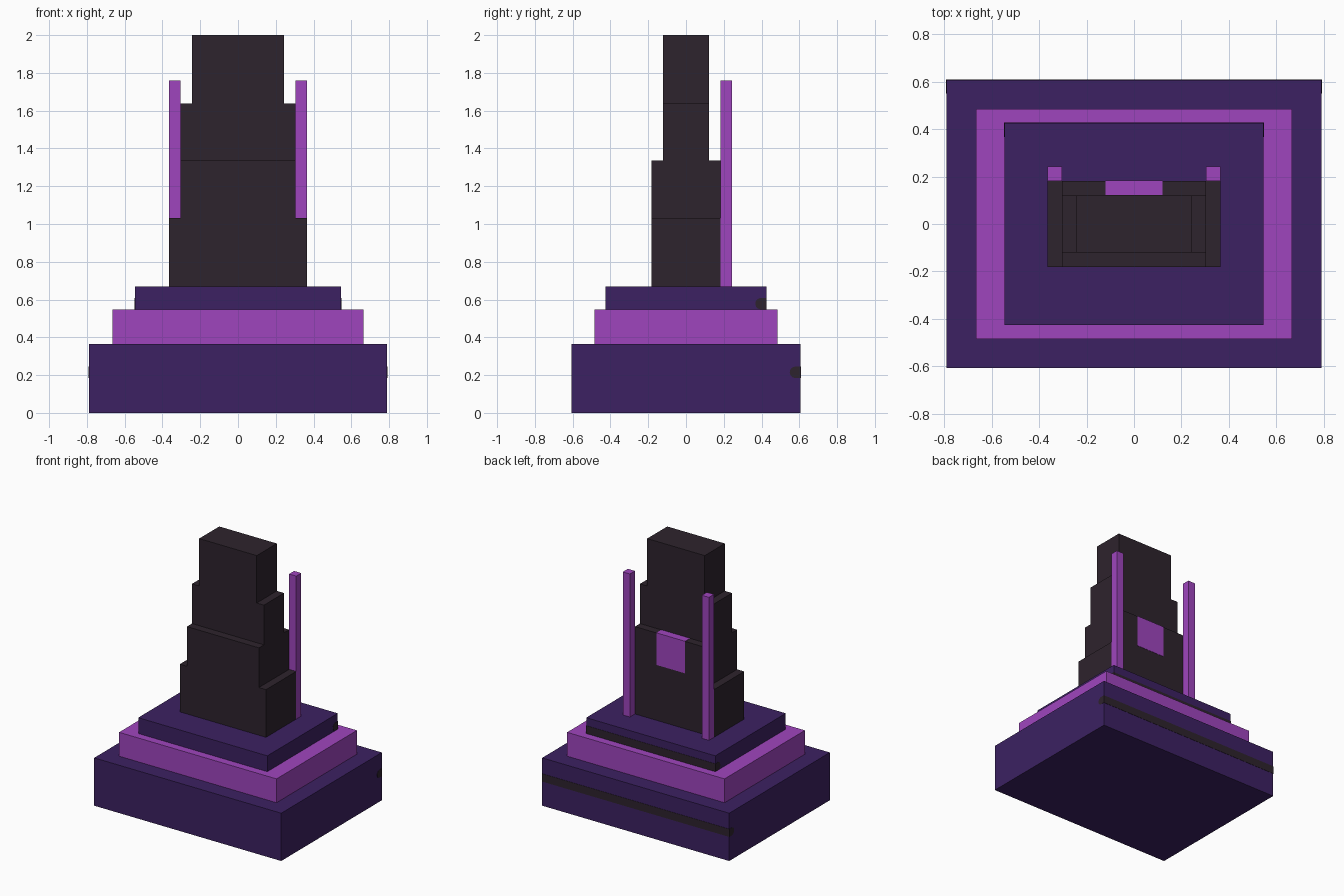
import bpy
import math

cube = bpy.data.objects.get("Cube")
if cube:
    bpy.data.objects.remove(cube, do_unlink=True)


def material(name, rgb):
    m = bpy.data.materials.new(name)
    m.use_nodes = True
    m.diffuse_color = (*rgb, 1)
    bsdf = next(n for n in m.node_tree.nodes if n.type == 'BSDF_PRINCIPLED')
    bsdf.inputs["Base Color"].default_value = (*rgb, 1)
    return m


deep = material("deep purple", (0.045, 0.0152, 0.122))
bright = material("bright purple", (0.347, 0.060, 0.515))
dark = material("charcoal", (0.027, 0.0168, 0.026))


def add_mesh(name, verts, faces, mat):
    mesh = bpy.data.meshes.new(name)
    mesh.from_pydata(verts, [], faces)
    mesh.materials.append(mat)
    obj = bpy.data.objects.new(name, mesh)
    bpy.context.collection.objects.link(obj)
    return obj


def prism(name, profile, x0, x1, mat):
    """Extrude a counter-clockwise (y, z) profile along x."""
    n = len(profile)
    verts = [(x, y, z) for x in (x0, x1) for y, z in profile]
    faces = [tuple(reversed(range(n))), tuple(range(n, 2 * n))]
    faces += [(i, (i + 1) % n, n + (i + 1) % n, n + i) for i in range(n)]
    return add_mesh(name, verts, faces, mat)


def box(name, x0, x1, y0, y1, z0, z1, mat):
    return prism(name, [(y0, z0), (y1, z0), (y1, z1), (y0, z1)], x0, x1, mat)


# Stepped plinth
for name, hx, hy, z0, z1, mat in (
        ("plinth_base", 0.79, 0.607, 0.0, 0.365, deep),
        ("plinth_middle", 0.665, 0.485, 0.365, 0.547, bright),
        ("plinth_top", 0.545, 0.425, 0.547, 0.668, deep)):
    box(name, -hx, hx, -hy, hy, z0, z1, mat)

# Stepped tower
for i, (hx, hy, z0, z1) in enumerate((
        (0.364, 0.182, 0.668, 1.032),
        (0.304, 0.182, 1.032, 1.335),
        (0.304, 0.121, 1.335, 1.638),
        (0.243, 0.121, 1.638, 2.0)), 1):
    box(f"tower_tier_{i}", -hx, hx, -hy, hy, z0, z1, dark)

# Posts standing at the rear corners of the tower
for side, s in (("left", 1), ("right", -1)):
    xs = sorted((s * 0.304, s * 0.364))
    box(f"{side}_post", *xs, 0.182, 0.243, 0.668, 1.76, bright)

# Block set into the back of the tower
box("back_panel", -0.121, 0.121, 0.123, 0.184, 1.092, 1.337, bright)


# Inlaid rear strips: flat outside, rounded inside
def strip(name, hx, back, z, r=0.03):
    arc = [math.radians(90 + 180 * i / 12) for i in range(13)]
    profile = [(back - r + r * math.cos(a), z + r * math.sin(a)) for a in arc]
    profile += [(back, z - r), (back, z + r)]
    prism(name, profile, -hx, hx, dark)


strip("base_strip", 0.792, 0.609, 0.215)
strip("top_strip", 0.547, 0.427, 0.578)
